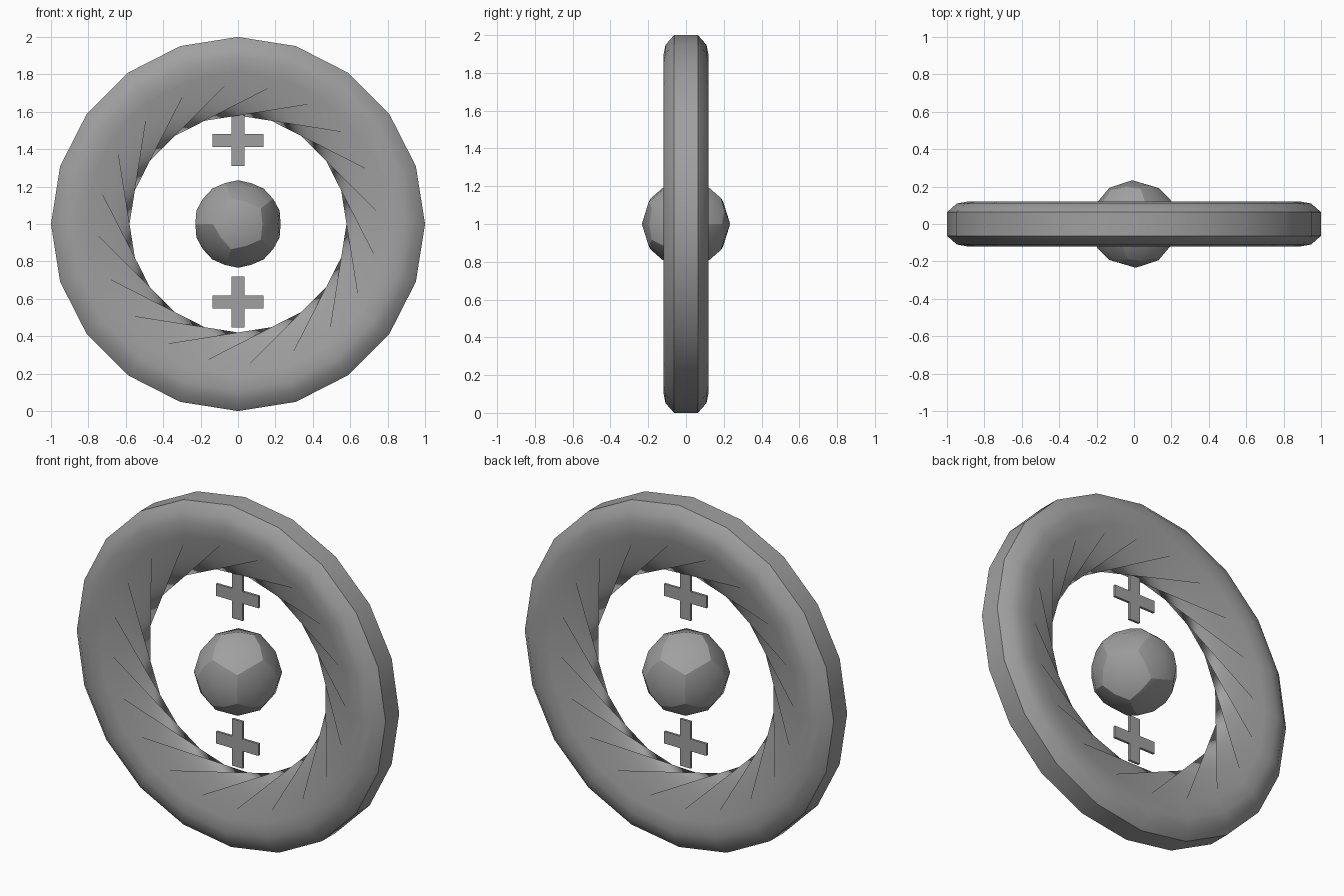
import bpy, bmesh, math
from mathutils import Vector, Matrix

cube = bpy.data.objects.get("Cube")
if cube:
    bpy.data.objects.remove(cube)

grey = bpy.data.materials.new("plain_grey")
grey.use_nodes = True
grey.diffuse_color = (0.35, 0.35, 0.35, 1)
grey.node_tree.nodes["Principled BSDF"].inputs["Base Color"].default_value = (0.35, 0.35, 0.35, 1)


def finish(name, bm, smooth=False):
    bmesh.ops.recalc_face_normals(bm, faces=bm.faces[:])
    for f in bm.faces:
        f.smooth = smooth
    mesh = bpy.data.meshes.new(name)
    bm.to_mesh(mesh)
    bm.free()
    mesh.materials.append(grey)
    obj = bpy.data.objects.new(name, mesh)
    bpy.context.collection.objects.link(obj)


# Ring: rounded rim whose inner wall is twisted a quarter turn from front to back
SIDES, TWIST = 20, 5
half = [(0.81, 0.118), (0.89, 0.12), (0.948, 0.109), (1.0, 0.063)]
profile = [(r, -y) for r, y in half] + [(r, y) for r, y in reversed(half)]
bm = bmesh.new()
loops = []
for r, y in profile:
    loops.append([bm.verts.new((r * math.cos(k * math.tau / SIDES), y,
                                1 + r * math.sin(k * math.tau / SIDES))) for k in range(SIDES)])
for a, b in zip(loops, loops[1:]):
    for k in range(SIDES):
        n = (k + 1) % SIDES
        bm.faces.new((a[k], b[k], b[n], a[n]))
front, back = loops[0], loops[-1]
for k in range(SIDES):
    n, t = (k + 1) % SIDES, (k + TWIST) % SIDES
    bm.faces.new((front[k], front[n], back[t]))
    bm.faces.new((front[n], back[(t + 1) % SIDES], back[t]))
# Crisp edges where the outer band meets the rounded sides
for loop in loops[3:5]:
    for k in range(SIDES):
        bm.edges.get((loop[k], loop[(k + 1) % SIDES])).smooth = False
finish("twisted_ring", bm, True)

# Core: ball made of twelve domed pentagons with crisp borders
phi = (1 + math.sqrt(5)) / 2
corners = [(x, y, z) for x in (-1, 1) for y in (-1, 1) for z in (-1, 1)]
for s in (-1, 1):
    for t in (-1, 1):
        corners += [(s / phi, 0, t * phi), (s * phi, t / phi, 0), (0, s * phi, t / phi)]
bm = bmesh.new()
for c in corners:
    bm.verts.new(c)
bmesh.ops.convex_hull(bm, input=bm.verts[:])
bmesh.ops.dissolve_limit(bm, angle_limit=0.02, verts=bm.verts[:], edges=bm.edges[:])
bmesh.ops.bisect_edges(bm, edges=bm.edges[:], cuts=1)
for e in bm.edges:
    e.smooth = False
bmesh.ops.poke(bm, faces=bm.faces[:])
for v in bm.verts:
    v.co = v.co.normalized() * 0.234
bmesh.ops.transform(bm, verts=bm.verts[:],
                    matrix=Matrix.Translation((0, 0, 1)) @ Matrix.Rotation(math.radians(34), 4, "Z"))
finish("core", bm, True)

# Plus signs above and below the core
A, B, D = 0.137, 0.035, 0.007
outline = [(-B, -A), (B, -A), (B, -B), (A, -B), (A, B), (B, B),
           (B, A), (-B, A), (-B, B), (-A, B), (-A, -B), (-B, -B)]
for name, z in (("upper_plus", 1.447), ("lower_plus", 0.583)):
    bm = bmesh.new()
    face = bm.faces.new([bm.verts.new((x, -D, z + h)) for x, h in outline])
    out = bmesh.ops.extrude_face_region(bm, geom=[face])
    moved = [v for v in out["geom"] if isinstance(v, bmesh.types.BMVert)]
    bmesh.ops.translate(bm, verts=moved, vec=Vector((0, 2 * D, 0)))
    finish(name, bm)
